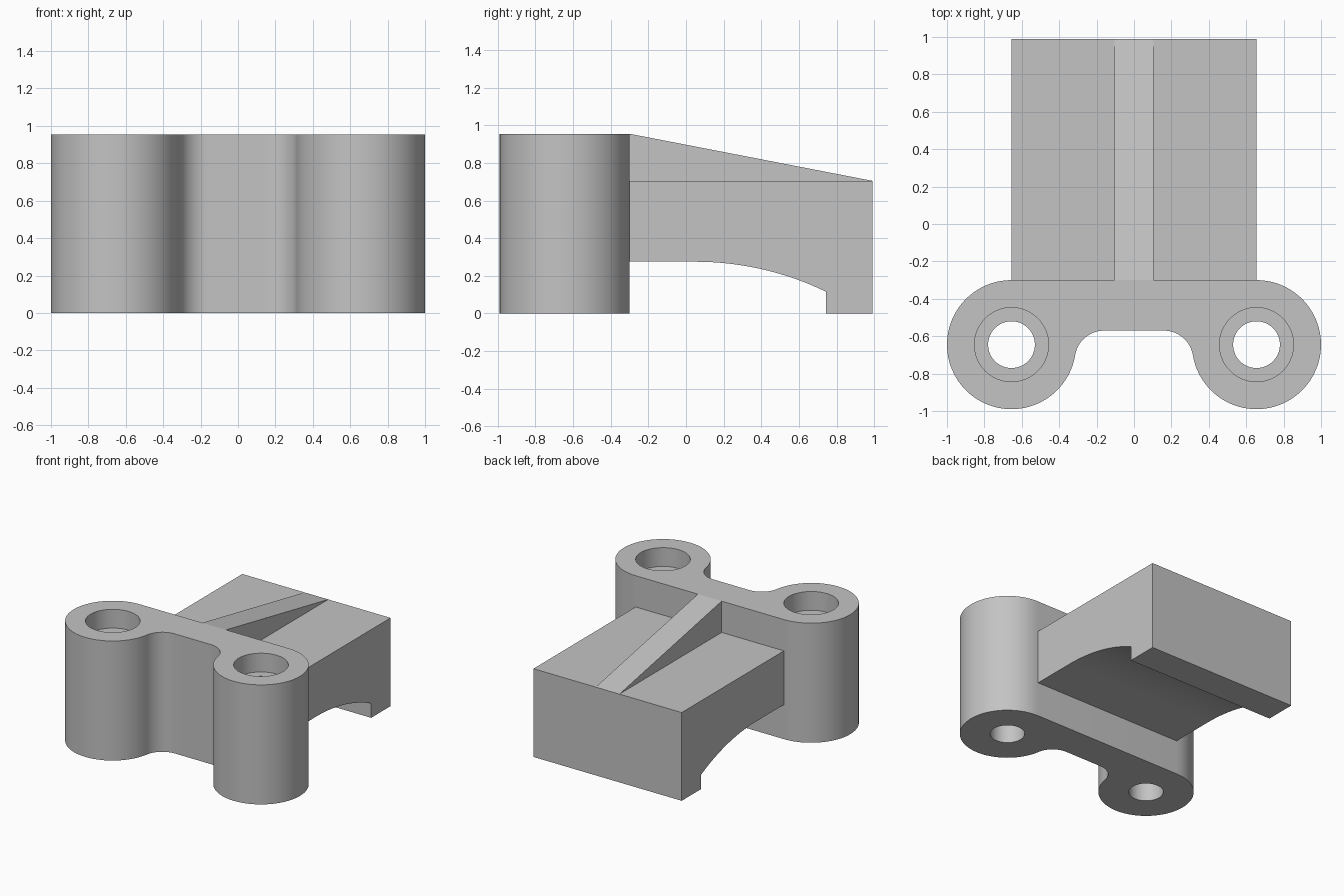
import bpy, bmesh
from math import sin, cos, pi, asin, sqrt
from mathutils import Vector

if "Cube" in bpy.data.objects:
    bpy.data.objects.remove(bpy.data.objects["Cube"])

HEIGHT = 0.955        # boss and web height
BODY_TOP = 0.705
BACK, END = -0.30, 0.99
HOLE_X, HOLE_Y = 0.655, -0.645
BOSS_R = 0.345
FILLET_R = 0.157
WEB_FRONT = -0.57

grey = bpy.data.materials.new("light_grey")
grey.use_nodes = True
colour = (0.55, 0.55, 0.55, 1)
grey.diffuse_color = colour
grey.node_tree.nodes["Principled BSDF"].inputs["Base Color"].default_value = colour


def arc(cx, cy, r, start, end, steps):
    angles = [start + (end - start) * i / steps for i in range(steps + 1)]
    return [(cx + r * cos(a), cy + r * sin(a)) for a in angles]


def prism(name, points, depth):
    """Extrude a closed outline of 3D points along the depth vector."""
    bm = bmesh.new()
    face = bm.faces.new([bm.verts.new(p) for p in points])
    extruded = bmesh.ops.extrude_face_region(bm, geom=[face], use_keep_orig=True)
    moved = [g for g in extruded["geom"] if isinstance(g, bmesh.types.BMVert)]
    bmesh.ops.translate(bm, vec=Vector(depth), verts=moved)
    bmesh.ops.recalc_face_normals(bm, faces=bm.faces)
    mesh = bpy.data.meshes.new(name)
    bm.to_mesh(mesh)
    bm.free()
    mesh.materials.append(grey)
    ob = bpy.data.objects.new(name, mesh)
    bpy.context.collection.objects.link(ob)
    return ob


def side_prism(name, profile, half_width):
    return prism(name, [(-half_width, y, z) for y, z in profile], (2 * half_width, 0, 0))


def select_only(ob):
    bpy.ops.object.select_all(action="DESELECT")
    ob.select_set(True)
    bpy.context.view_layer.objects.active = ob


def drill(target, x, y, r, z_low, z_high):
    bpy.ops.mesh.primitive_cylinder_add(vertices=64, radius=r, depth=z_high - z_low,
                                        location=(x, y, (z_low + z_high) / 2))
    cutter = bpy.context.object
    cutter.name = "hole_cutter"
    cutter.hide_render = True
    cutter.data.materials.append(grey)
    mod = target.modifiers.new("hole", "BOOLEAN")
    mod.operation = "DIFFERENCE"
    mod.solver = "EXACT"
    mod.object = cutter
    select_only(target)
    bpy.ops.object.modifier_apply(modifier=mod.name)
    bpy.data.objects.remove(cutter)


# Bracket: two round bosses joined by a filleted web
fillet_y = WEB_FRONT - FILLET_R
tangent = asin((HOLE_Y - fillet_y) / (BOSS_R + FILLET_R))
fillet_x = HOLE_X - sqrt((BOSS_R + FILLET_R) ** 2 - (HOLE_Y - fillet_y) ** 2)
half = arc(HOLE_X, HOLE_Y, BOSS_R, pi / 2, tangent - pi, 56)
half += arc(fillet_x, fillet_y, FILLET_R, tangent, pi / 2, 16)[1:]
outline = half + [(-x, y) for x, y in reversed(half)]
bracket = prism("boss_bracket", [(x, y, 0) for x, y in outline], (0, 0, HEIGHT))

# Counterbored holes through the bosses
for side in (-1, 1):
    drill(bracket, side * HOLE_X, HOLE_Y, 0.198, HEIGHT - 0.15, HEIGHT + 0.1)
    drill(bracket, side * HOLE_X, HOLE_Y, 0.125, -0.1, HEIGHT + 0.1)

# Clamp arm: flat top, curved underside and a lip at the far end
flat_end, lip, under, R = 0.05, 0.745, 0.275, 1.59
sweep = asin((lip - flat_end) / R)
curve = arc(flat_end, under - R, R, pi / 2, pi / 2 - sweep, 20)
profile = [(BACK, BODY_TOP), (BACK, under)] + curve + [(lip, 0), (END, 0), (END, BODY_TOP)]
arm = side_prism("clamp_arm", profile, HOLE_X)

# Sloping rib on top of the arm
rib = side_prism("sloping_rib", [(BACK, BODY_TOP), (END, BODY_TOP), (BACK, HEIGHT)], 0.105)

for part in (bracket, arm, rib):
    select_only(part)
    bpy.ops.object.shade_smooth_by_angle(angle=pi / 6)
